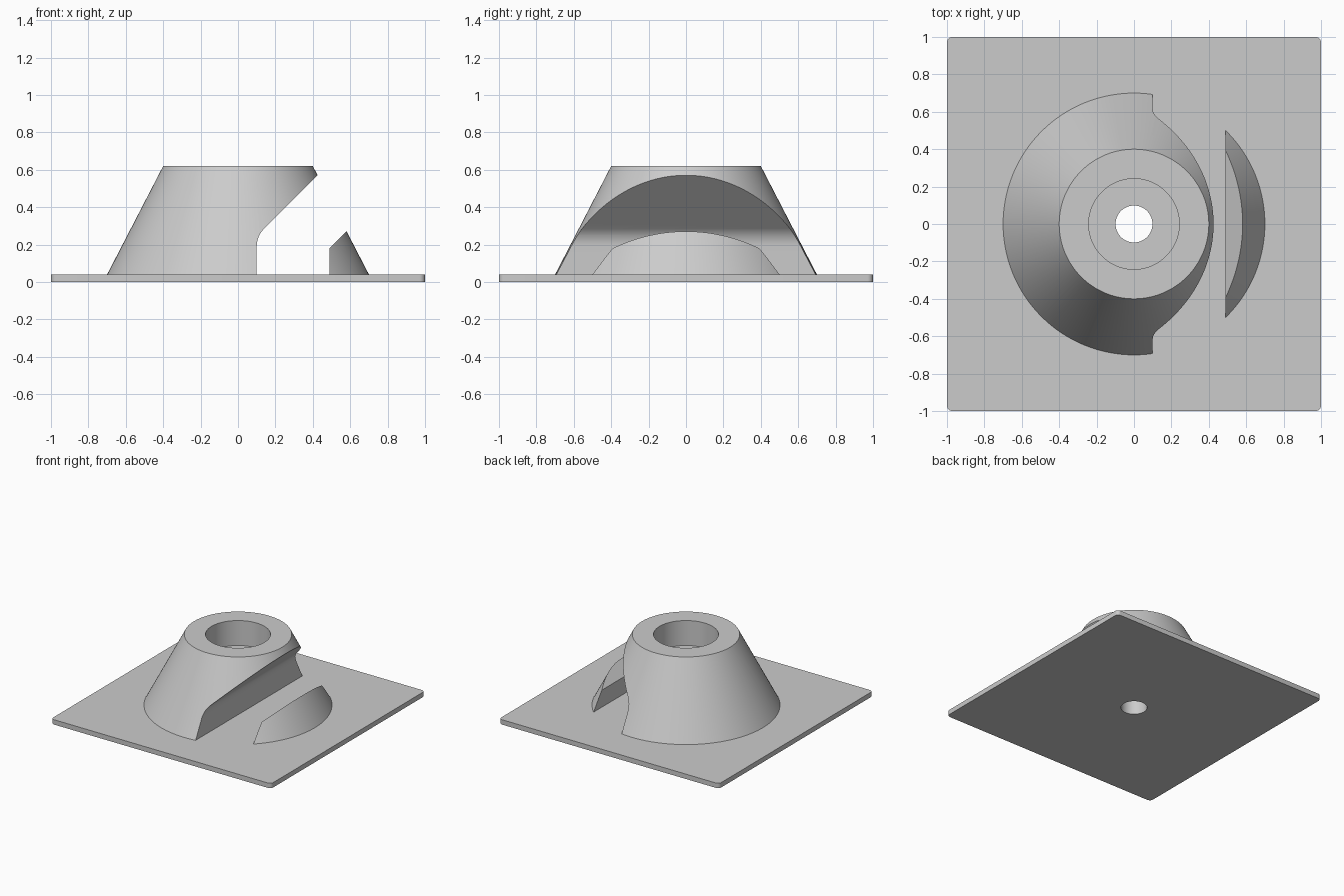
import bpy, bmesh, math

if "Cube" in bpy.data.objects:
    bpy.data.objects.remove(bpy.data.objects["Cube"])

grey = bpy.data.materials.new("plain grey")
grey.diffuse_color = (0.6, 0.6, 0.6, 1)
grey.use_nodes = True
grey.node_tree.nodes["Principled BSDF"].inputs["Base Color"].default_value = grey.diffuse_color


def make_object(name, bm):
    bmesh.ops.recalc_face_normals(bm, faces=bm.faces)
    mesh = bpy.data.meshes.new(name)
    bm.to_mesh(mesh)
    bm.free()
    obj = bpy.data.objects.new(name, mesh)
    bpy.context.collection.objects.link(obj)
    mesh.materials.append(grey)
    return obj


def extrude(name, points, direction):
    """Closed outline of 3D points, pushed along a direction."""
    bm = bmesh.new()
    face = bm.faces.new([bm.verts.new(p) for p in points])
    geom = bmesh.ops.extrude_face_region(bm, geom=[face])["geom"]
    verts = [v for v in geom if isinstance(v, bmesh.types.BMVert)]
    bmesh.ops.translate(bm, verts=verts, vec=direction)
    return make_object(name, bm)


def turned(name, profile, segments=128):
    """Solid of revolution from (radius, height) pairs, capped at both ends."""
    bm = bmesh.new()
    rings = [[bm.verts.new((r * math.cos(2 * math.pi * i / segments),
                            r * math.sin(2 * math.pi * i / segments), z))
              for i in range(segments)] for r, z in profile]
    for a, b in zip(rings, rings[1:]):
        for i in range(segments):
            j = (i + 1) % segments
            bm.faces.new((a[i], a[j], b[j], b[i]))
    bm.faces.new(rings[0])
    bm.faces.new(rings[-1])
    return make_object(name, bm)


def boolean(target, tool, operation):
    mod = target.modifiers.new("boolean", 'BOOLEAN')
    mod.operation, mod.solver, mod.object = operation, 'EXACT', tool
    bpy.context.view_layer.objects.active = target
    bpy.ops.object.modifier_apply(modifier=mod.name)
    bpy.data.objects.remove(tool)


# Square base plate with small rounded corners
R, outline = 0.03, []
for k, (sx, sy) in enumerate([(1, 1), (-1, 1), (-1, -1), (1, -1)]):
    for i in range(7):
        a = math.pi / 2 * (k + i / 6)
        outline.append((sx * (1 - R) + R * math.cos(a),
                        sy * (1 - R) + R * math.sin(a), 0))
plate = extrude("mounting_plate", outline, (0, 0, 0.04))

# Conical body, sunk slightly into the plate
body = turned("cone_body", [(0.7103, 0.02), (0.4, 0.62)])

# Slanted channel through the cone, with a filleted inner wall
fillet_r, z0 = 0.133, 0.19
fillet = [(0.10 + fillet_r * (1 - math.cos(t)), z0 + fillet_r * math.sin(t))
          for t in (math.radians(45 * i / 8) for i in range(9))]
slot = [(0.10, -0.1)] + fillet + [(0.70, 0.845), (1.06, 0.75),
                                  (0.49, 0.18), (0.49, -0.1)]
channel = extrude("channel_cutter", [(x, -1, z) for x, z in slot], (0, 2, 0))
boolean(body, channel, 'DIFFERENCE')
boolean(plate, body, 'UNION')

# Stepped bore: wide pocket above, narrow hole through the plate
bore = turned("bore_cutter", [(0.0985, -0.1), (0.0985, 0.415),
                              (0.242, 0.415), (0.242, 0.8)])
boolean(plate, bore, 'DIFFERENCE')

plate.name = "cone_mount"
plate.data.materials.clear()
plate.data.materials.append(grey)
for poly in plate.data.polygons:
    poly.material_index = 0

# Smooth curved walls, crisp edges
bpy.ops.object.select_all(action='DESELECT')
plate.select_set(True)
bpy.context.view_layer.objects.active = plate
bpy.ops.object.shade_smooth_by_angle(angle=math.radians(25))
